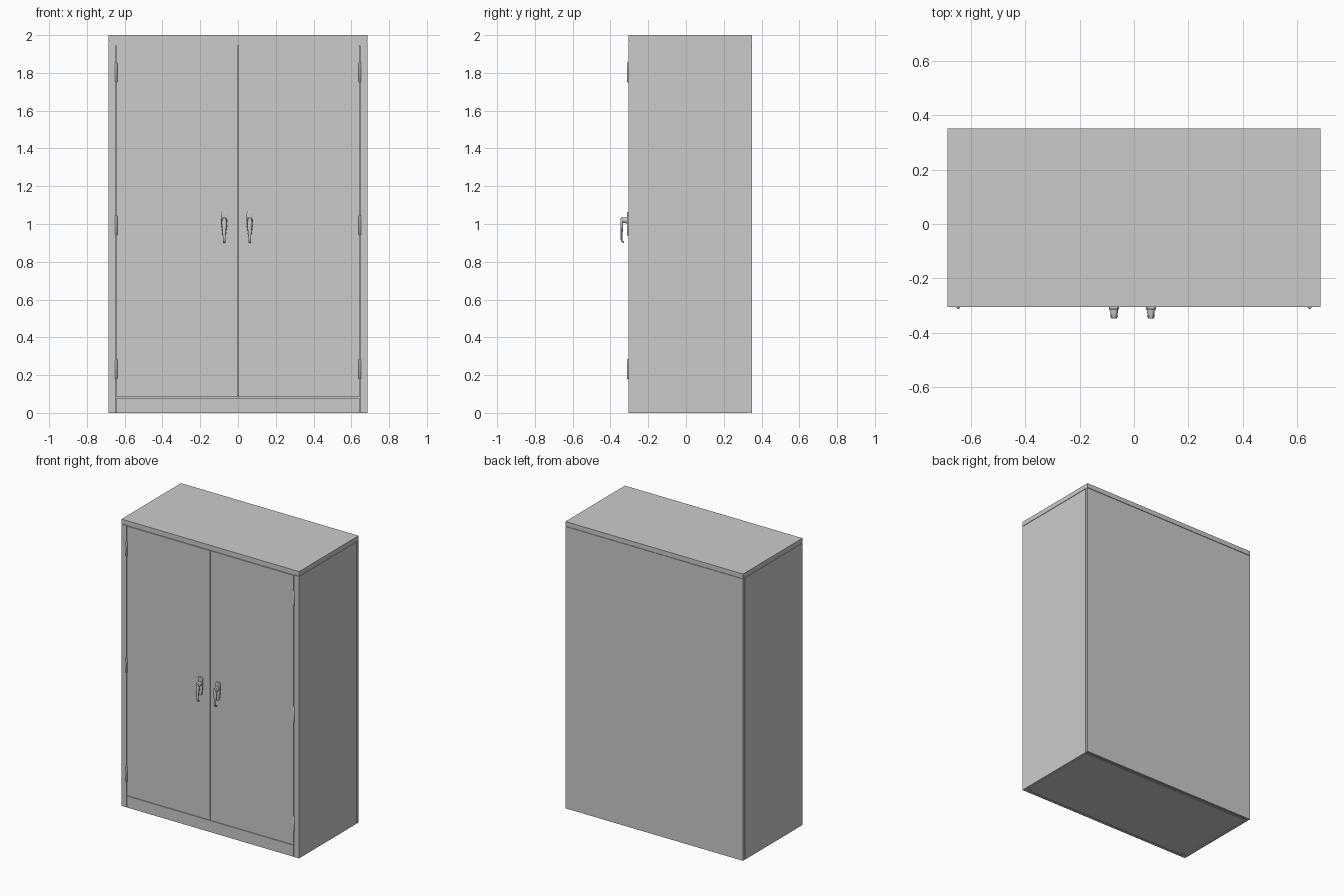
import bpy, bmesh, math
from mathutils import Vector

if "Cube" in bpy.data.objects:
    bpy.data.objects.remove(bpy.data.objects["Cube"])

W, F, B, H = 0.685, -0.305, 0.35, 2.0   # half width, front, back, height
CAP, TOE, STILE = 1.965, 0.08, 0.04     # lid underside, plinth height, frame width
GAP = 0.003


def finish(name, bm, bevel=0.0, smooth=False):
    bmesh.ops.recalc_face_normals(bm, faces=bm.faces[:])
    me = bpy.data.meshes.new(name)
    bm.to_mesh(me)
    bm.free()
    ob = bpy.data.objects.new(name, me)
    bpy.context.collection.objects.link(ob)
    if bevel:
        m = ob.modifiers.new("edge_softening", 'BEVEL')
        m.width, m.segments = bevel, 2
    if smooth:
        bpy.ops.object.select_all(action='DESELECT')
        ob.select_set(True)
        bpy.context.view_layer.objects.active = ob
        bpy.ops.object.shade_smooth_by_angle(angle=math.radians(40))
    return ob


def box(name, x0, x1, y0, y1, z0, z1):
    bm = bmesh.new()
    bmesh.ops.create_cube(bm, size=1)
    for v in bm.verts:
        v.co = Vector(((x0 + x1) / 2 + v.co.x * (x1 - x0),
                       (y0 + y1) / 2 + v.co.y * (y1 - y0),
                       (z0 + z1) / 2 + v.co.z * (z1 - z0)))
    return finish(name, bm)


def prism(name, outline, axis, a, b, bevel=0.0):
    """Extrude a 2D outline from a to b along 'y' (outline xz) or 'z' (outline xy)."""
    bm = bmesh.new()
    put = (lambda p, d: (p[0], d, p[1])) if axis == 'y' else (lambda p, d: (p[0], p[1], d))
    face = bm.faces.new([bm.verts.new(put(p, a)) for p in outline])
    ext = bmesh.ops.extrude_face_region(bm, geom=[face])
    offset = Vector(put((0, 0), b - a))
    for v in ext["geom"]:
        if isinstance(v, bmesh.types.BMVert):
            v.co += offset
    return finish(name, bm, bevel)


def loft(name, x, path, sides=16):
    """Sweep ellipses along a yz path of (y, z, half width, half thickness)."""
    bm = bmesh.new()
    rings = []
    for i, (y, z, hw, ht) in enumerate(path):
        p, q = path[max(i - 1, 0)], path[min(i + 1, len(path) - 1)]
        t = Vector((0, q[0] - p[0], q[1] - p[1])).normalized()
        n = Vector((0, -t.z, t.y))
        ring = []
        for k in range(sides):
            a = 2 * math.pi * k / sides
            ring.append(bm.verts.new(Vector((x + hw * math.cos(a), y, z)) + n * ht * math.sin(a)))
        rings.append(ring)
    for r, s in zip(rings, rings[1:]):
        for k in range(sides):
            j = (k + 1) % sides
            bm.faces.new((r[k], r[j], s[j], s[k]))
    bm.faces.new(rings[0])
    bm.faces.new(rings[-1])
    return finish(name, bm, smooth=True)


# Carcass: lid, back, floor and plinth
box("lid", -W, W, F, B, CAP + GAP, H)
box("lid_liner", -W + 0.004, W - 0.004, F + 0.006, B - 0.004, CAP - 0.02, CAP + GAP)
box("back_panel", -W, W, 0.335, B, 0, CAP)
box("back_liner", -W + 0.006, W - 0.006, 0.318, 0.335, 0.005, CAP)
box("floor", -W + 0.018, W - 0.018, F + 0.018, 0.318, 0.002, 0.02)
box("plinth", -W + STILE + GAP / 2, W - STILE - GAP / 2, F, F + 0.018, 0, TOE)
box("plinth_shelf", -W + 0.015, W - 0.015, F + 0.018, 0.318, TOE - 0.01, TOE + 0.005)

for s, side in ((-1, "left"), (1, "right")):
    # Side wall folded inward to form the front stile and a door stop
    outline = [(W, F), (W, 0.330), (W - 0.015, 0.330), (W - 0.015, F + 0.035),
               (W - STILE - 0.015, F + 0.035), (W - STILE - 0.015, F + 0.024),
               (W - STILE, F + 0.024), (W - STILE, F)]
    prism(side + "_side", [(s * x, y) for x, y in outline], 'z', 0, CAP)

    # Door
    inner, outer = s * GAP, s * (W - STILE - GAP)
    box(side + "_door", min(inner, outer), max(inner, outer), F, F + 0.022,
        TOE + GAP, CAP - GAP)

    # Three hinge barrels with pin caps
    for n, z in enumerate((0.232, 0.993, 1.803)):
        hx, hy = s * 0.645, F - 0.001
        loft(f"{side}_hinge_{n + 1}", hx, [(hy, z - 0.053, 0.004, 0.004),
                                           (hy, z - 0.050, 0.006, 0.006),
                                           (hy, z + 0.050, 0.006, 0.006),
                                           (hy, z + 0.053, 0.004, 0.004)], 12)

# Strip behind the gap where the doors meet
box("door_overlap_strip", -0.02, 0.02, F + 0.022, F + 0.026, TOE + 0.01, CAP - 0.01)

# Handles: escutcheon plate, round hub and tapering lever that curls at the end
plate = [(0.012, 1.064), (0.018, 1.056), (0.018, 1.0), (0.010, 0.945), (0.006, 0.938)]
plate += [(-x, z) for x, z in reversed(plate)]
for hx, side in ((-0.073, "left"), (0.062, "right")):
    prism(side + "_handle_plate", [(hx + x, z) for x, z in plate], 'y', F - 0.008, F + 0.002, 0.002)
    loft(side + "_handle_hub", hx, [(F, 1.02, 0.017, 0.018), (F - 0.012, 1.02, 0.016, 0.017),
                                    (F - 0.013, 1.02, 0.014, 0.015),
                                    (F - 0.038, 1.02, 0.012, 0.013),
                                    (F - 0.042, 1.02, 0.010, 0.011)], 20)
    loft(side + "_handle_lever", hx, [(-0.337, 1.032, 0.009, 0.006), (-0.339, 1.022, 0.014, 0.008),
                                      (-0.340, 0.995, 0.013, 0.007), (-0.341, 0.955, 0.009, 0.006),
                                      (-0.342, 0.925, 0.007, 0.005), (-0.340, 0.912, 0.007, 0.005),
                                      (-0.335, 0.906, 0.007, 0.005), (-0.328, 0.904, 0.006, 0.004)])
